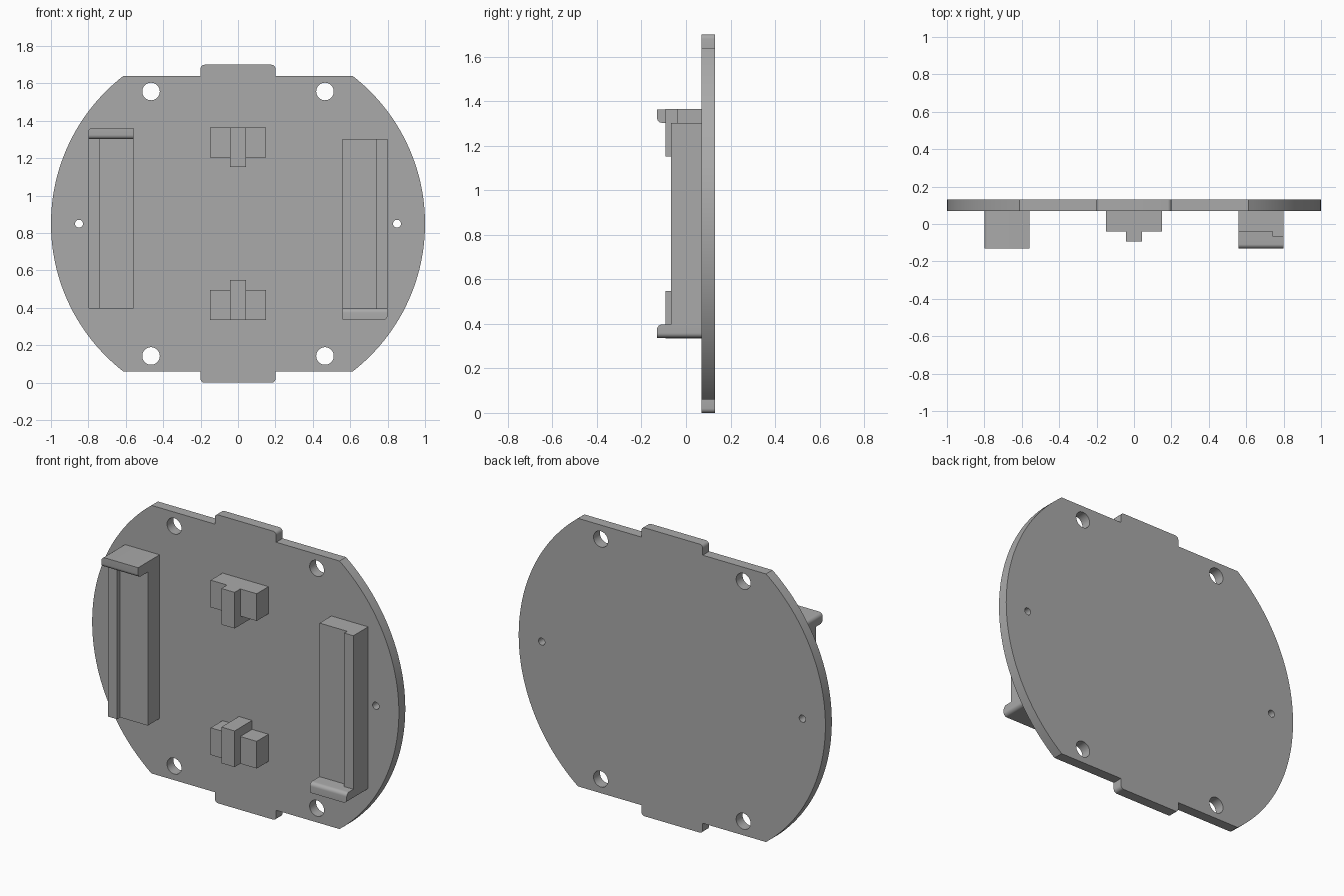
import bpy, bmesh, math
from mathutils import Matrix

cube = bpy.data.objects.get("Cube")
if cube:
    bpy.data.objects.remove(cube, do_unlink=True)

MID = 0.85        # height of the plate centre
FACE = 0.07       # front surface of the plate
TAU = math.tau

grey = bpy.data.materials.new("plain grey")
grey.use_nodes = True
grey.diffuse_color = (0.4, 0.4, 0.4, 1)
grey.node_tree.nodes["Principled BSDF"].inputs["Base Color"].default_value = (0.4, 0.4, 0.4, 1)


def finish(name, mesh):
    mesh.materials.clear()
    mesh.materials.append(grey)
    obj = bpy.data.objects.new(name, mesh)
    bpy.context.collection.objects.link(obj)
    bpy.ops.object.select_all(action='DESELECT')
    obj.select_set(True)
    bpy.context.view_layer.objects.active = obj
    bpy.ops.object.shade_smooth_by_angle(angle=math.radians(30))
    return obj


def arc(cx, cy, r, start, end, steps):
    return [(cx + r * math.cos(start + (end - start) * i / steps),
             cy + r * math.sin(start + (end - start) * i / steps)) for i in range(steps + 1)]


def block(name, x, y, z, turned=False, rounded=None):
    """Box from ranges about the plate centre; optionally rounded and half-turned."""
    bm = bmesh.new()
    bmesh.ops.create_cube(bm, size=1)
    for v in bm.verts:
        v.co = [r[0] if c < 0 else r[1] for c, r in zip(v.co, (x, y, z))]
    if rounded:
        edges = [e for e in bm.edges if rounded((e.verts[0].co + e.verts[1].co) / 2)]
        bmesh.ops.bevel(bm, geom=edges, offset=0.022, segments=6, profile=0.5, affect='EDGES')
    if turned:
        bm.transform(Matrix.Rotation(math.pi, 4, 'Y'))
    bm.transform(Matrix.Translation((0, 0, MID)))
    bmesh.ops.recalc_face_normals(bm, faces=bm.faces)
    mesh = bpy.data.meshes.new(name)
    bm.to_mesh(mesh)
    bm.free()
    return finish(name, mesh)


# Plate outline: one quarter, mirrored around
quarter = arc(0, 0, 1, 0, math.asin(0.79), 24)
quarter += [(0.2, 0.79)] + arc(0.18, 0.83, 0.02, 0, math.pi / 2, 5)
half = quarter + [(-x, y) for x, y in reversed(quarter)][:-1]
outline = half + [(-x, -y) for x, y in half]

# Four large screw holes and two small ones
loops = [outline]
for sx in (-1, 1):
    loops.append(arc(sx * 0.85, 0, 0.021, 0, TAU, 24)[:-1])
    for sy in (-1, 1):
        loops.append(arc(sx * 0.465, sy * 0.707, 0.047, 0, TAU, 32)[:-1])

curve = bpy.data.curves.new("plate_profile", 'CURVE')
curve.dimensions = '2D'
curve.fill_mode = 'BOTH'
curve.extrude = 0.03
for pts in loops:
    spline = curve.splines.new('POLY')
    spline.points.add(len(pts) - 1)
    for p, (x, y) in zip(spline.points, pts):
        p.co = (x, y, 0, 1)
    spline.use_cyclic_u = True
profile = bpy.data.objects.new("plate_profile", curve)
bpy.context.collection.objects.link(profile)
bpy.context.view_layer.update()
mesh = bpy.data.meshes.new_from_object(profile.evaluated_get(bpy.context.evaluated_depsgraph_get()))
bpy.data.objects.remove(profile, do_unlink=True)

bm = bmesh.new()
bm.from_mesh(mesh)
bmesh.ops.remove_doubles(bm, verts=bm.verts, dist=0.0001)
bm.transform(Matrix.Translation((0, FACE + 0.03, MID)) @ Matrix.Rotation(math.pi / 2, 4, 'X'))
bmesh.ops.recalc_face_normals(bm, faces=bm.faces)
bm.to_mesh(mesh)
bm.free()
finish("plate", mesh)


def lip_edges(c):
    inner_front = c.y < -0.12 and c.z > -0.46
    outer_corner = c.x > 0.79 and c.z < -0.5 and abs(c.y + 0.03) < 0.01
    return inner_front or outer_corner


# Side rails and centre clips, each pair related by a half turn
for turned, side, level in ((False, "left", "lower"), (True, "right", "upper")):
    block(side + "_rail", (0.56, 0.74), (-0.04, FACE), (-0.46, 0.452), turned)
    block(side + "_rail_ridge", (0.74, 0.8), (-0.068, FACE), (-0.46, 0.452), turned)
    block(side + "_rail_lip", (0.56, 0.8), (-0.13, FACE), (-0.513, -0.453), turned, lip_edges)
    block(level + "_clip", (-0.15, 0.15), (-0.04, FACE), (-0.515, -0.355), turned)
    block(level + "_clip_tongue", (-0.043, 0.043), (-0.093, FACE), (-0.515, -0.302), turned)
